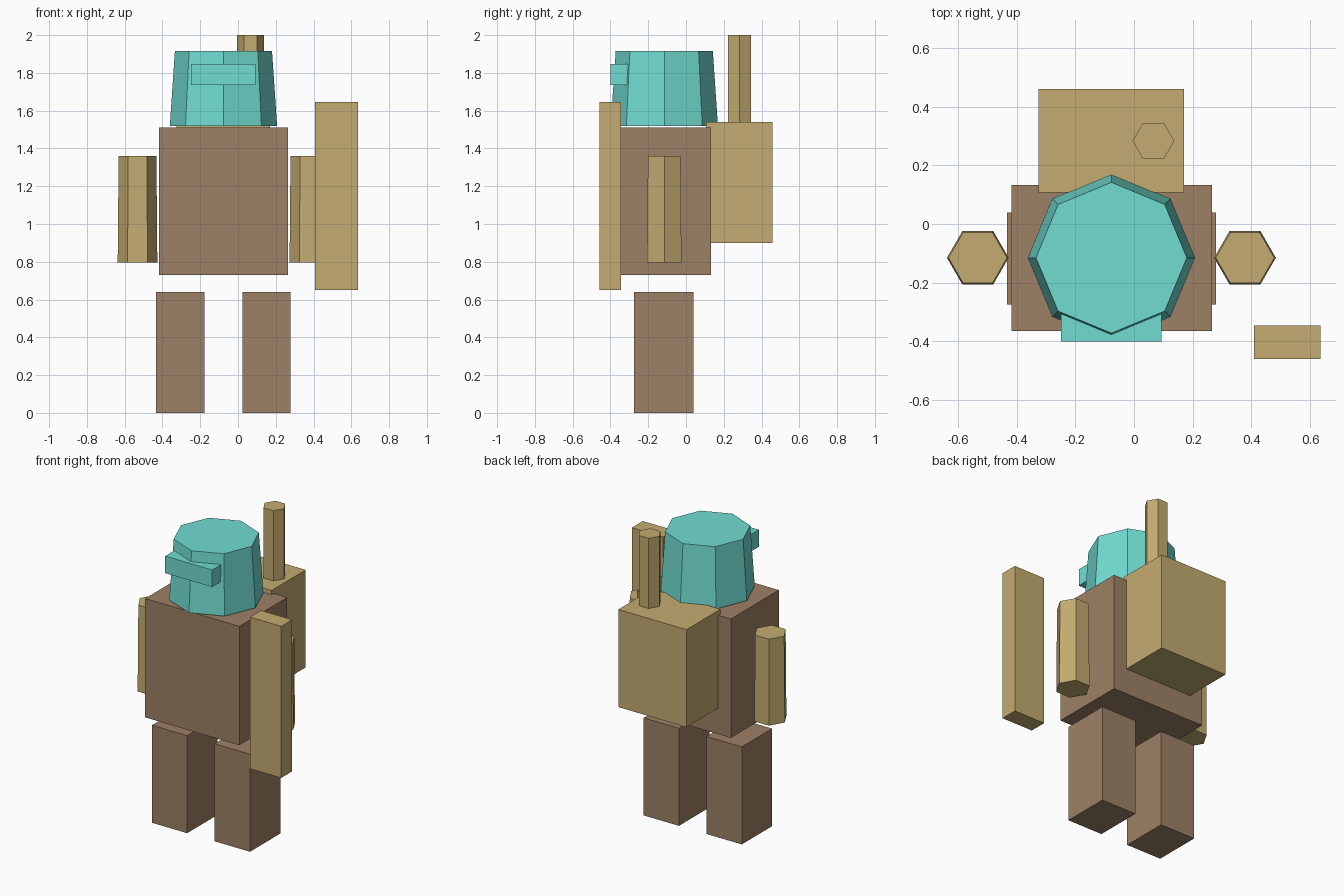
import bpy, bmesh
from math import cos, sin, tau

if "Cube" in bpy.data.objects:
    bpy.data.objects.remove(bpy.data.objects["Cube"])


def material(name, rgb):
    m = bpy.data.materials.new(name)
    m.diffuse_color = (*rgb, 1)
    m.use_nodes = True
    m.node_tree.nodes["Principled BSDF"].inputs["Base Color"].default_value = m.diffuse_color
    return m


BROWN = material("brown", (0.34, 0.22, 0.13))
TAN = material("tan", (0.55, 0.41, 0.165))
TEAL = material("teal", (0.165, 0.72, 0.64))
CX, CY = -0.077, -0.115  # body centre line


def finish(name, bm, mat):
    bmesh.ops.recalc_face_normals(bm, faces=bm.faces)
    mesh = bpy.data.meshes.new(name)
    bm.to_mesh(mesh)
    bm.free()
    mesh.materials.append(mat)
    ob = bpy.data.objects.new(name, mesh)
    bpy.context.collection.objects.link(ob)
    return ob


def box(name, x, y, z, mat):
    """Box spanning the (min, max) pairs x, y and z."""
    bm = bmesh.new()
    bmesh.ops.create_cube(bm, size=1)
    for v in bm.verts:
        v.co = [sum(r) / 2 + c * (r[1] - r[0]) for c, r in zip(v.co, (x, y, z))]
    return finish(name, bm, mat)


def prism(name, sides, x, y, z, r_bottom, r_top, mat):
    """Tapered upright prism with a corner pointing along +x."""
    bm = bmesh.new()
    rings = [[bm.verts.new((x + r * cos(tau * i / sides), y + r * sin(tau * i / sides), h))
              for i in range(sides)] for h, r in zip(z, (r_bottom, r_top))]
    for ring in rings:
        bm.faces.new(ring)
    for i in range(sides):
        j = (i + 1) % sides
        bm.faces.new((rings[0][i], rings[0][j], rings[1][j], rings[1][i]))
    return finish(name, bm, mat)


# Torso
box("torso", (-0.418, 0.265), (-0.365, 0.132), (0.73, 1.51), BROWN)

# Legs and arms, one per side
for label, s in (("right", -1), ("left", 1)):
    lx = CX + s * 0.228
    box(label + "_leg", (lx - 0.128, lx + 0.128), (-0.274, 0.04), (0, 0.64), BROWN)
    prism(label + "_arm", 6, CX + s * 0.455, CY, (0.795, 1.36), 0.105, 0.1, TAN)

# Head and visor
prism("head", 8, CX, CY, (1.52, 1.917), 0.284, 0.257, TEAL)
box("visor", (-0.248, 0.093), (-0.4, -0.305), (1.735, 1.847), TEAL)

# Backpack with exhaust pipe
box("backpack", (-0.325, 0.17), (0.107, 0.459), (0.9, 1.54), TAN)
prism("exhaust_pipe", 6, 0.066, 0.283, (1.53, 2.0), 0.071, 0.071, TAN)

# Hand-held slab in front of the left arm
box("held_slab", (0.408, 0.635), (-0.459, -0.345), (0.65, 1.645), TAN)
